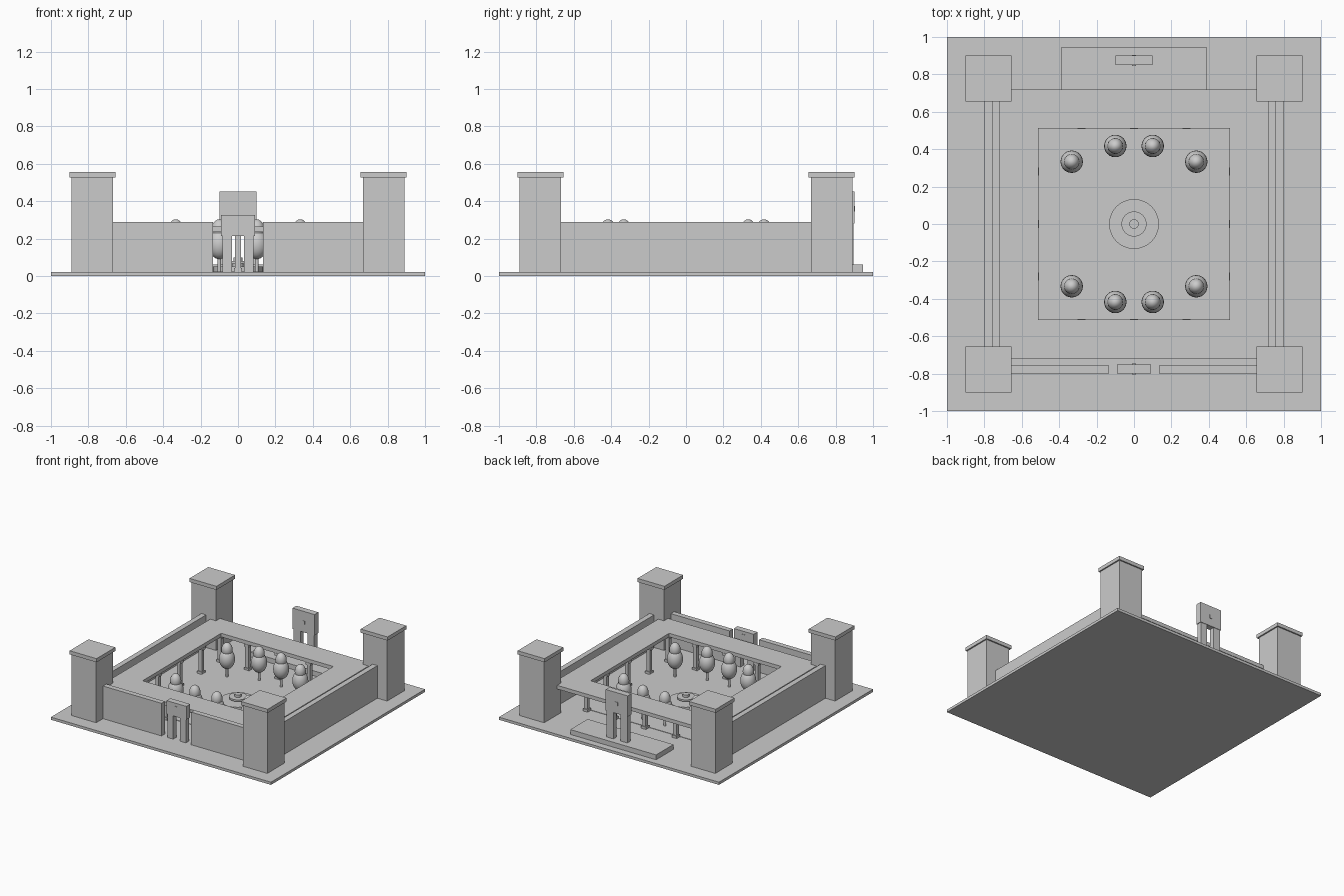
import bpy, bmesh
from math import cos, sin, pi

if "Cube" in bpy.data.objects:
    bpy.data.objects.remove(bpy.data.objects["Cube"])


def finish(name, bm, smooth=False):
    bmesh.ops.recalc_face_normals(bm, faces=bm.faces)
    me = bpy.data.meshes.new(name)
    bm.to_mesh(me)
    bm.free()
    ob = bpy.data.objects.new(name, me)
    bpy.context.collection.objects.link(ob)
    if smooth:
        bpy.context.view_layer.objects.active = ob
        ob.select_set(True)
        bpy.ops.object.shade_smooth_by_angle(angle=0.6)
        ob.select_set(False)
    return ob


def add_box(bm, x0, x1, y0, y1, z0, z1):
    vs = bmesh.ops.create_cube(bm, size=1)["verts"]
    bmesh.ops.scale(bm, vec=(x1 - x0, y1 - y0, z1 - z0), verts=vs)
    bmesh.ops.translate(bm, vec=((x0 + x1) / 2, (y0 + y1) / 2, (z0 + z1) / 2), verts=vs)


def boxes(name, *dims):
    bm = bmesh.new()
    for d in dims:
        add_box(bm, *d)
    return finish(name, bm)


def lathe(name, profile, x, y, n=24):
    bm = bmesh.new()
    vs = [bm.verts.new((x + r, y, z)) for r, z in profile]
    es = [bm.edges.new(p) for p in zip(vs, vs[1:])]
    bmesh.ops.spin(bm, geom=vs + es, cent=(x, y, 0), axis=(0, 0, 1), angle=2 * pi, steps=n)
    bmesh.ops.remove_doubles(bm, verts=bm.verts, dist=1e-5)
    return finish(name, bm, True)


def ellipsoid(r, h, zc, n=12):
    return [(r * sin(pi * i / n), zc - h * cos(pi * i / n)) for i in range(n + 1)]


G = 0.022  # ground level

# Ground plate, courtyard paving and rear dais
boxes("ground_plate", (-1, 1, -1, 1, 0, G))
boxes("courtyard_paving", (-.51, .51, -.51, .51, .015, G + .003))
boxes("rear_dais", (-.39, .39, .72, .945, G, .062))

# Corner towers with caps
for sx in (-1, 1):
    for sy in (-1, 1):
        x, y = .778 * sx, .778 * sy
        boxes("tower", (x - .111, x + .111, y - .111, y + .111, G, .526))
        boxes("tower_cap", (x - .122, x + .122, y - .122, y + .122, .526, .556))

# Perimeter walls: two sides and a split front
for s in (-1, 1):
    a, b = sorted((.757 * s, .80 * s))
    boxes("side_wall", (a, b, -.668, .668, G, .29))
    a, b = sorted((.135 * s, .668 * s))
    boxes("front_wall", (a, b, -.80, -.757, G, .29))

# Arcade roof ring
bm = bmesh.new()
rings = []
for r, z in ((.72, .235), (.72, .265), (.51, .265), (.51, .235)):
    rings.append([bm.verts.new((r * a, r * b, z)) for a, b in ((-1, -1), (1, -1), (1, 1), (-1, 1))])
for i in range(4):
    p, q = rings[i], rings[(i + 1) % 4]
    for k in range(4):
        m = (k + 1) % 4
        bm.faces.new((p[k], p[m], q[m], q[k]))
finish("arcade_roof", bm)

# Arcade columns with base and capital
C = .53
line = (-C, -.28, 0, .28, C)
for x in line:
    for y in line:
        if max(abs(x), abs(y)) < C:
            continue
        parts = [(x - w, x + w, y - w, y + w, z0, z1) for w, z0, z1 in
                 ((.022, G, .042), (.015, .042, .215), (.022, .215, .235))]
        boxes("arcade_column", *parts)


# Gates: two legs, lintel and small panels on both faces
def gate(name, hw, y0, y1, base, low, top, pz):
    boxes(name + "_legs", *[(min(.032 * s, (hw - .006) * s), max(.032 * s, (hw - .006) * s),
                            y0 + .004, y1 - .004, base, low) for s in (-1, 1)])
    boxes(name + "_lintel", (-hw, hw, y0, y1, low, top))
    boxes(name + "_panel", (-.012, .012, y0 - .004, y1 + .004, pz, pz + .03))


gate("front_gate", .09, -.80, -.75, G, .215, .325, .27)
gate("rear_gate", .10, .85, .90, .062, .28, .452, .345)

# Courtyard trees
for sx in (-1, 1):
    for sy in (-1, 1):
        for tx, ty in ((.333, .333), (.10, .417)):
            x, y = tx * sx, ty * sy
            lathe("tree_trunk", [(0, G), (.01, G), (.01, .12), (0, .12)], x, y, 12)
            lathe("tree_crown", ellipsoid(.06, .08, .17), x, y)
            lathe("tree_top", ellipsoid(.042, .058, .245), x, y)

# Fountain: basin, bowl and knob
lathe("fountain_basin", [(0, G), (.133, G), (.133, .05), (0, .05)], 0, 0, 32)
lathe("fountain_bowl", [(0, .05), (.03, .05), (.03, .066), (.067, .066), (.067, .08), (0, .08)], 0, 0, 32)
lathe("fountain_knob", [(0, .08), (.025, .08), (.025, .10), (0, .10)], 0, 0, 16)
